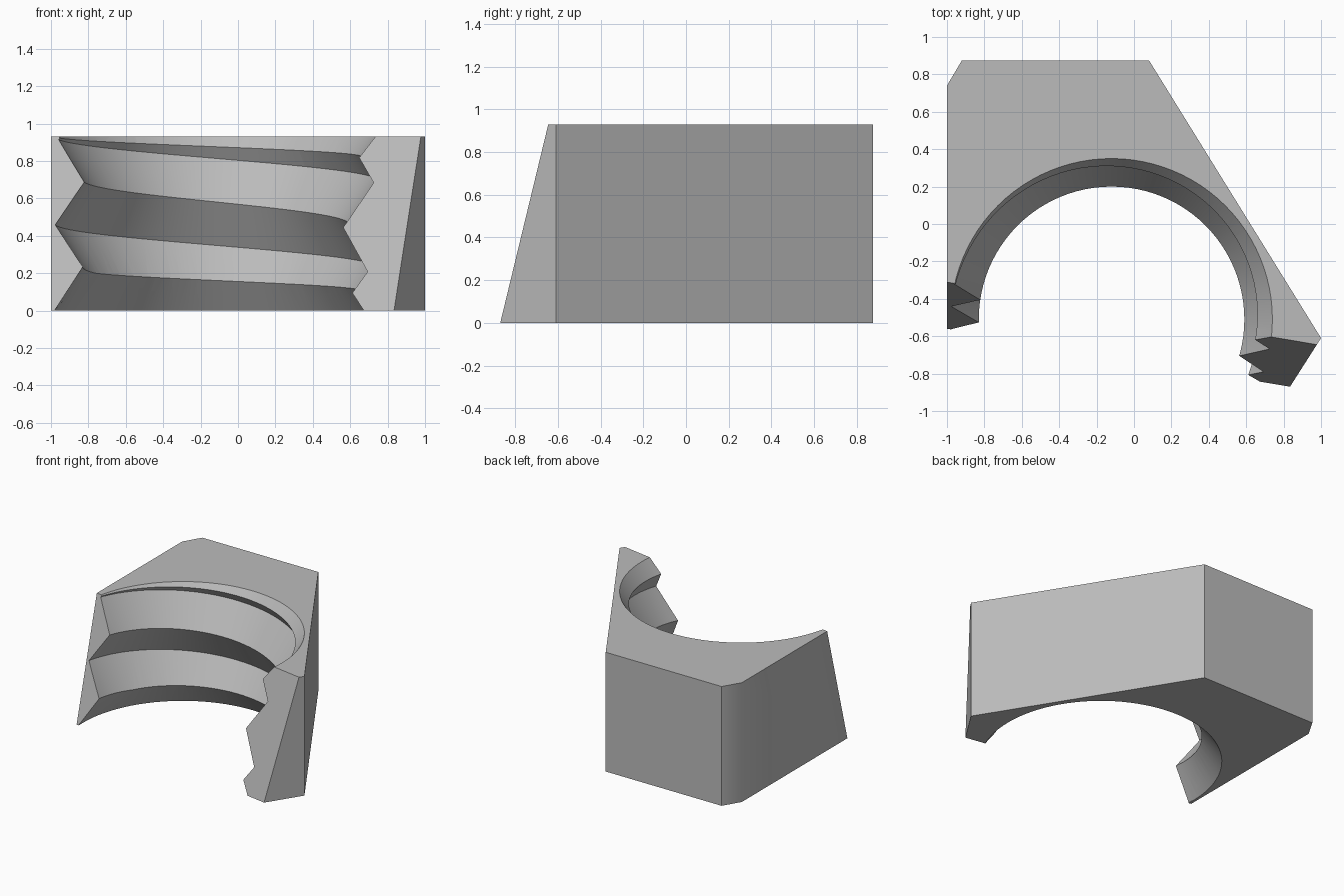
import bpy, bmesh, math
from mathutils import Vector

if "Cube" in bpy.data.objects:
    bpy.data.objects.remove(bpy.data.objects["Cube"], do_unlink=True)

H = 0.93                      # block height
PITCH = H / 2
CX, CY = -0.12, -0.51         # hole axis
R_CREST, R_ROOT = 0.71, 0.86
SEGS = 96

grey = bpy.data.materials.new("plain grey")
grey.use_nodes = True
grey.diffuse_color = (0.5, 0.5, 0.5, 1)
grey.node_tree.nodes["Principled BSDF"].inputs["Base Color"].default_value = (0.5, 0.5, 0.5, 1)


def add_object(name, bm):
    bmesh.ops.recalc_face_normals(bm, faces=bm.faces)
    mesh = bpy.data.meshes.new(name)
    bm.to_mesh(mesh)
    bm.free()
    mesh.materials.append(grey)
    obj = bpy.data.objects.new(name, mesh)
    bpy.context.collection.objects.link(obj)
    return obj


def make_block():
    # Faceted outline extruded up, then trimmed by the sloping front plane
    outline = [(-1, 0.74), (-0.92, 0.875), (0.08, 0.875), (1, -0.61), (0.7, -1.08), (-1, -1.08)]
    bm = bmesh.new()
    base = bm.faces.new([bm.verts.new((x, y, 0)) for x, y in outline])
    ext = bmesh.ops.extrude_face_region(bm, geom=[base])["geom"]
    bmesh.ops.translate(bm, vec=(0, 0, H), verts=[v for v in ext if isinstance(v, bmesh.types.BMVert)])
    cut = bmesh.ops.bisect_plane(bm, geom=bm.verts[:] + bm.edges[:] + bm.faces[:],
                                 plane_co=(-1, -0.56, 0), plane_no=Vector((-0.169, -1, 0.268)),
                                 clear_outer=True)
    rim = [e for e in cut["geom_cut"] if isinstance(e, bmesh.types.BMEdge)]
    bmesh.ops.contextual_create(bm, geom=rim)
    return add_object("threaded_block", bm)


def make_thread_cutter():
    # Helical rows alternate between root and crest; a full turn rises two rows
    rows = 11
    bm = bmesh.new()
    grid = []
    for i in range(SEGS):
        a = math.tau * i / SEGS
        col = []
        for j in range(rows):
            r = R_CREST if j % 2 else R_ROOT
            z = PITCH * (a / math.tau + j / 2 - 2.5)
            col.append(bm.verts.new((CX + r * math.cos(a), CY + r * math.sin(a), z)))
        grid.append(col)

    def vert(i, j):
        return grid[i][j] if i < SEGS else grid[0][j + 2]

    for i in range(SEGS):
        for j in range(rows - 1 if i < SEGS - 1 else rows - 3):
            bm.faces.new((vert(i, j), vert(i + 1, j), vert(i + 1, j + 1), vert(i, j + 1)))
    # Close both ends with fans around the axis
    low = [c[0] for c in grid] + [grid[0][2], grid[0][1]]
    high = [c[-1] for c in grid] + [grid[-1][-2], grid[-1][-3]]
    for loop in (low, high):
        hub = bm.verts.new((CX, CY, sum(v.co.z for v in loop) / len(loop)))
        for a, b in zip(loop, loop[1:] + loop[:1]):
            bm.faces.new((hub, a, b))
    return add_object("thread_cutter", bm)


def make_chamfer_cutter(name, z_end, direction):
    # Cone opening to the root radius at the block's face
    slope, over, depth = 0.75, 0.1, 0.35
    bm = bmesh.new()
    rings = []
    for d in (-over, depth):
        r = R_ROOT - slope * d
        rings.append([bm.verts.new((CX + r * math.cos(math.tau * i / SEGS),
                                    CY + r * math.sin(math.tau * i / SEGS),
                                    z_end + direction * d)) for i in range(SEGS)])
    for i in range(SEGS):
        k = (i + 1) % SEGS
        bm.faces.new((rings[0][i], rings[0][k], rings[1][k], rings[1][i]))
    for ring in rings:
        bm.faces.new(ring)
    return add_object(name, bm)


block = make_block()
cutters = [make_thread_cutter(),
           make_chamfer_cutter("top_chamfer_cutter", H, -1),
           make_chamfer_cutter("bottom_chamfer_cutter", 0, 1)]
bpy.ops.object.select_all(action='DESELECT')
block.select_set(True)
bpy.context.view_layer.objects.active = block
for cutter in cutters:
    mod = block.modifiers.new(cutter.name, 'BOOLEAN')
    mod.operation = 'DIFFERENCE'
    mod.solver = 'EXACT'
    mod.object = cutter
    bpy.ops.object.modifier_apply(modifier=mod.name)
    bpy.data.objects.remove(cutter, do_unlink=True)

bpy.ops.object.shade_smooth_by_angle(angle=math.radians(35))
